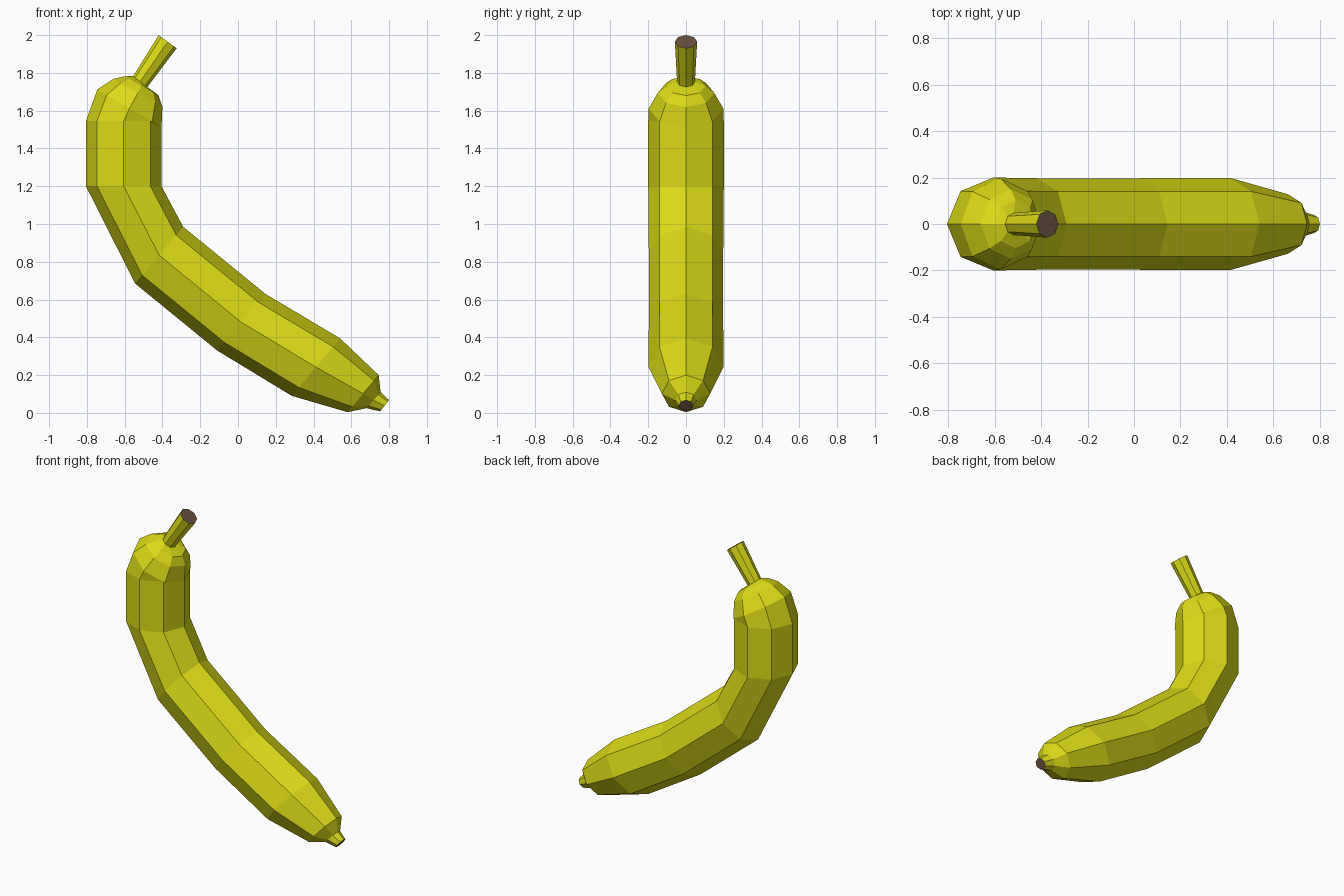
import bpy, bmesh
from math import cos, sin, tau
from mathutils import Vector

SIDES = 8

cube = bpy.data.objects.get("Cube")
if cube:
    bpy.data.objects.remove(cube, do_unlink=True)


def material(name, rgb):
    mat = bpy.data.materials.new(name)
    mat.use_nodes = True
    mat.diffuse_color = (*rgb, 1)
    mat.node_tree.nodes["Principled BSDF"].inputs["Base Color"].default_value = (*rgb, 1)
    return mat


yellow = material("banana yellow", (0.71, 0.71, 0.009))
brown = material("dry brown", (0.14, 0.08, 0.05))


def loft(name, rings, cap=False):
    """Join round rings, each spanning an outer and an inner (x, z) point."""
    bm = bmesh.new()
    loops = []
    for ox, oz, ix, iz in rings:
        outer, inner = Vector((ox, 0, oz)), Vector((ix, 0, iz))
        centre, u = (outer + inner) / 2, (inner - outer) / 2
        v = Vector((0, u.length, 0))
        angles = [tau * i / SIDES for i in range(SIDES)]
        loops.append([bm.verts.new(centre + u * cos(a) + v * sin(a)) for a in angles])
    for a, b in zip(loops, loops[1:]):
        for i in range(SIDES):
            j = (i + 1) % SIDES
            bm.faces.new((a[i], a[j], b[j], b[i]))
    if cap:
        bm.faces.new(loops[-1]).material_index = 1
    bm.normal_update()
    # Turn the walls outward, judged from the first ring of faces
    first = bm.faces[:][0] if bm.faces else None
    bm.faces.ensure_lookup_table()
    first = bm.faces[0]
    middle = sum((p.co for p in loops[0] + loops[1]), Vector()) / (2 * SIDES)
    bmesh.ops.recalc_face_normals(bm, faces=bm.faces)
    bm.normal_update()
    if first.normal.dot(first.calc_center_median() - middle) < 0:
        bmesh.ops.reverse_faces(bm, faces=bm.faces)
    mesh = bpy.data.meshes.new(name)
    bm.to_mesh(mesh)
    bm.free()
    mesh.materials.append(yellow)
    mesh.materials.append(brown)
    obj = bpy.data.objects.new(name, mesh)
    bpy.context.collection.objects.link(obj)
    return obj


# Rings shared between neighbouring parts
tip_base = (0.68, 0.025, 0.755, 0.11)
shoulder = (-0.805, 1.545, -0.405, 1.545)
stem_base = (-0.555, 1.783, -0.48, 1.725)

# Curved fruit body
loft("fruit_body", [
    tip_base,
    (0.58, 0.004, 0.745, 0.20),
    (0.285, 0.09, 0.54, 0.395),
    (-0.11, 0.33, 0.145, 0.63),
    (-0.545, 0.685, -0.29, 0.985),
    (-0.805, 1.2, -0.405, 1.2),
    shoulder,
])

# Rounded crown leaning toward the stem
loft("crown", [
    shoulder,
    (-0.745, 1.712, -0.405, 1.512),
    (-0.66, 1.768, -0.40, 1.62),
    (-0.60, 1.782, -0.42, 1.68),
    stem_base,
])

# Stem and blossom tip, each with a dry end
loft("stem", [stem_base, (-0.42, 2.0, -0.325, 1.93)], cap=True)
loft("blossom_tip", [tip_base, (0.752, 0.008, 0.80, 0.068)], cap=True)
